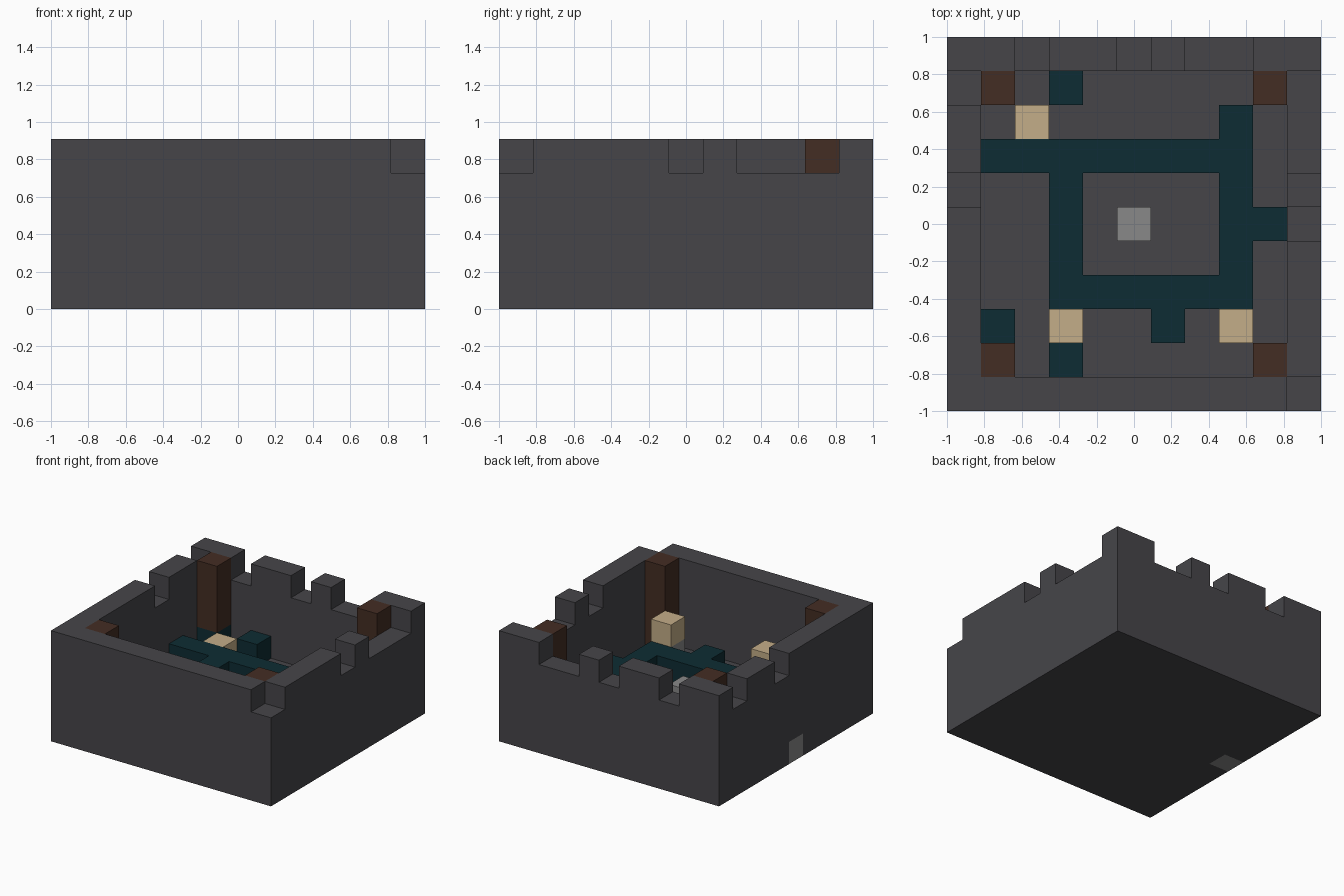
import bpy
import bmesh

if "Cube" in bpy.data.objects:
    bpy.data.objects.remove(bpy.data.objects["Cube"], do_unlink=True)

N = 11            # cells along each side
U = 2 / N         # cell size


def linear(c):
    c /= 255
    return c / 12.92 if c <= 0.04045 else ((c + 0.055) / 1.055) ** 2.4


def material(name, *rgb):
    colour = [linear(c) for c in rgb] + [1]
    m = bpy.data.materials.new(name)
    m.use_nodes = True
    m.diffuse_color = colour
    bsdf = m.node_tree.nodes["Principled BSDF"]
    bsdf.inputs["Base Color"].default_value = colour
    bsdf.inputs["Roughness"].default_value = 0.9
    return m


dark_stone = material("dark_stone", 70, 69, 73)
pale_stone = material("pale_stone", 136, 136, 136)
teal = material("dark_teal", 13, 44, 51)
wood = material("dark_wood", 68, 45, 35)
sand = material("sand", 196, 173, 136)


def blocks(name, mat, boxes):
    """One object from boxes given as (x, y, z, width, depth, height) in cells."""
    bm = bmesh.new()
    for x, y, z, w, d, h in boxes:
        cube = bmesh.ops.create_cube(bm, size=1)["verts"]
        bmesh.ops.scale(bm, vec=(w * U, d * U, h * U), verts=cube)
        centre = ((x + w / 2) * U - 1, (y + d / 2) * U - 1, (z + h / 2) * U)
        bmesh.ops.translate(bm, vec=centre, verts=cube)
    mesh = bpy.data.meshes.new(name)
    bm.to_mesh(mesh)
    bm.free()
    mesh.materials.append(mat)
    ob = bpy.data.objects.new(name, mesh)
    bpy.context.collection.objects.link(ob)
    return ob


# Floor slab with a pale stone let into its left edge
blocks("floor", dark_stone, [(0, 0, 0, N, 5, 1), (1, 5, 0, 10, 1, 1), (0, 6, 0, N, 5, 1)])
blocks("edge_stone", pale_stone, [(0, 5, 0, 1, 1, 1)])

# Outer walls
blocks("front_wall", dark_stone, [(0, 0, 1, N, 1, 3)])
blocks("back_wall", dark_stone, [(0, 10, 1, N, 1, 3)])
blocks("side_walls", dark_stone, [(x, 1, 1, 1, 9, 3) for x in (0, 10)])

# Battlements: (start, length) runs along each wall
blocks("front_battlement", dark_stone, [(0, 0, 4, 10, 1, 1)])
blocks("back_battlements", dark_stone,
       [(s, 10, 4, n, 1, 1) for s, n in ((0, 2), (3, 2), (6, 1), (9, 2))])
blocks("west_battlements", dark_stone,
       [(0, s, 4, 1, n, 1) for s, n in ((1, 5), (7, 2))])
blocks("east_battlements", dark_stone,
       [(10, s, 4, 1, n, 1) for s, n in ((1, 4), (6, 1))])

# Low inner walls around the court
blocks("inner_walls", teal, [
    (1, 7, 1, 7, 1, 1), (3, 3, 1, 1, 4, 1),
    (4, 3, 1, 4, 1, 1), (8, 3, 1, 1, 6, 1)])
blocks("teal_blocks", teal,
       [(x, y, 1, 1, 1, 1) for x, y in ((3, 9), (9, 5), (1, 2), (3, 1), (6, 2), (1, 9))])

# Corner posts, one standing on a teal block
blocks("corner_posts", wood, [(x, y, 1, 1, 1, 4) for x, y in ((1, 1), (9, 1), (9, 9))])
blocks("raised_post", wood, [(1, 9, 2, 1, 1, 3)])

# Sand blocks, two on pale stone plinths, and the centre stone
blocks("plinths", pale_stone, [(x, 2, 1, 1, 1, 1) for x in (3, 8)])
blocks("sand_blocks", sand, [(3, 2, 2, 1, 1, 1), (8, 2, 2, 1, 1, 1), (2, 8, 1, 1, 1, 1)])
blocks("centre_stone", pale_stone, [(5, 5, 1, 1, 1, 1)])
